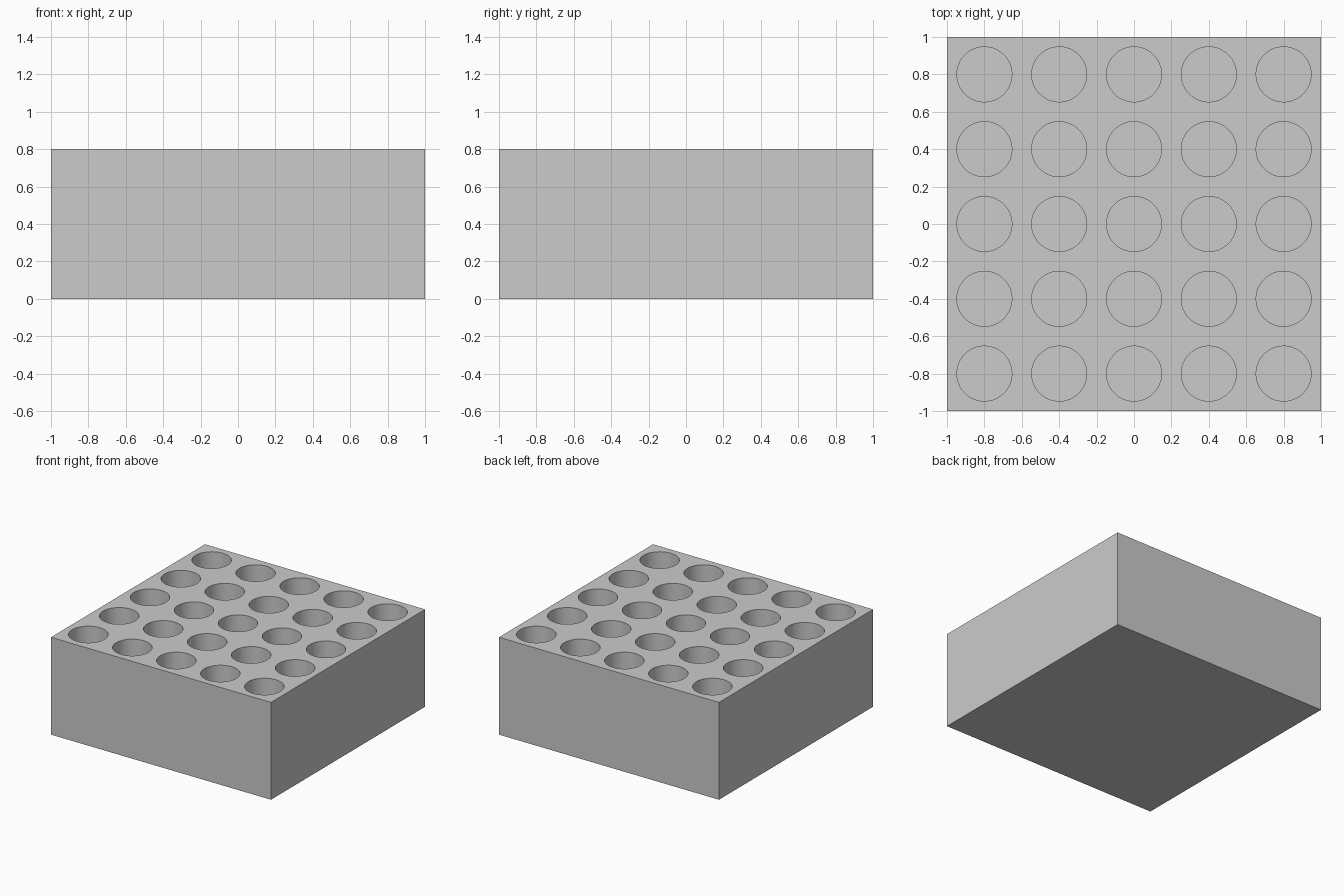
import bpy
import bmesh
import math
from mathutils import Matrix

SIZE, HEIGHT = 2.0, 0.8
COUNT, PITCH = 5, 0.4
RADIUS, FLOOR = 0.147, 0.08

if "Cube" in bpy.data.objects:
    bpy.data.objects.remove(bpy.data.objects["Cube"], do_unlink=True)


def make_object(name, bm):
    mesh = bpy.data.meshes.new(name)
    bm.to_mesh(mesh)
    bm.free()
    obj = bpy.data.objects.new(name, mesh)
    bpy.context.collection.objects.link(obj)
    return obj


# Plain grey material
grey = bpy.data.materials.new("plain grey")
grey.use_nodes = True
colour = (0.6, 0.6, 0.6, 1.0)
grey.diffuse_color = colour
grey.node_tree.nodes["Principled BSDF"].inputs["Base Color"].default_value = colour

# Solid block standing on the ground
bm = bmesh.new()
bmesh.ops.create_cube(bm, size=1, matrix=Matrix.Translation((0, 0, HEIGHT / 2))
                      @ Matrix.Diagonal((SIZE, SIZE, HEIGHT, 1)))
block = make_object("holder_block", bm)
block.data.materials.append(grey)

# Grid of round pockets, closed at the bottom
bm = bmesh.new()
top = HEIGHT + 0.1
offset = (COUNT - 1) / 2
for i in range(COUNT):
    for j in range(COUNT):
        centre = ((i - offset) * PITCH, (j - offset) * PITCH, (FLOOR + top) / 2)
        bmesh.ops.create_cone(bm, cap_ends=True, segments=64, radius1=RADIUS,
                              radius2=RADIUS, depth=top - FLOOR,
                              matrix=Matrix.Translation(centre))
cutter = make_object("pocket_cutter", bm)
cutter.data.materials.append(grey)
cutter.hide_render = True

# Cut the pockets and remove the helper
cut = block.modifiers.new("pockets", "BOOLEAN")
cut.operation = "DIFFERENCE"
cut.solver = "EXACT"
cut.object = cutter
for obj in bpy.context.selected_objects:
    obj.select_set(False)
block.select_set(True)
bpy.context.view_layer.objects.active = block
bpy.ops.object.modifier_apply(modifier=cut.name)
bpy.data.objects.remove(cutter, do_unlink=True)

# Smooth pocket walls with crisp rims
bpy.ops.object.shade_smooth_by_angle(angle=math.radians(30))
